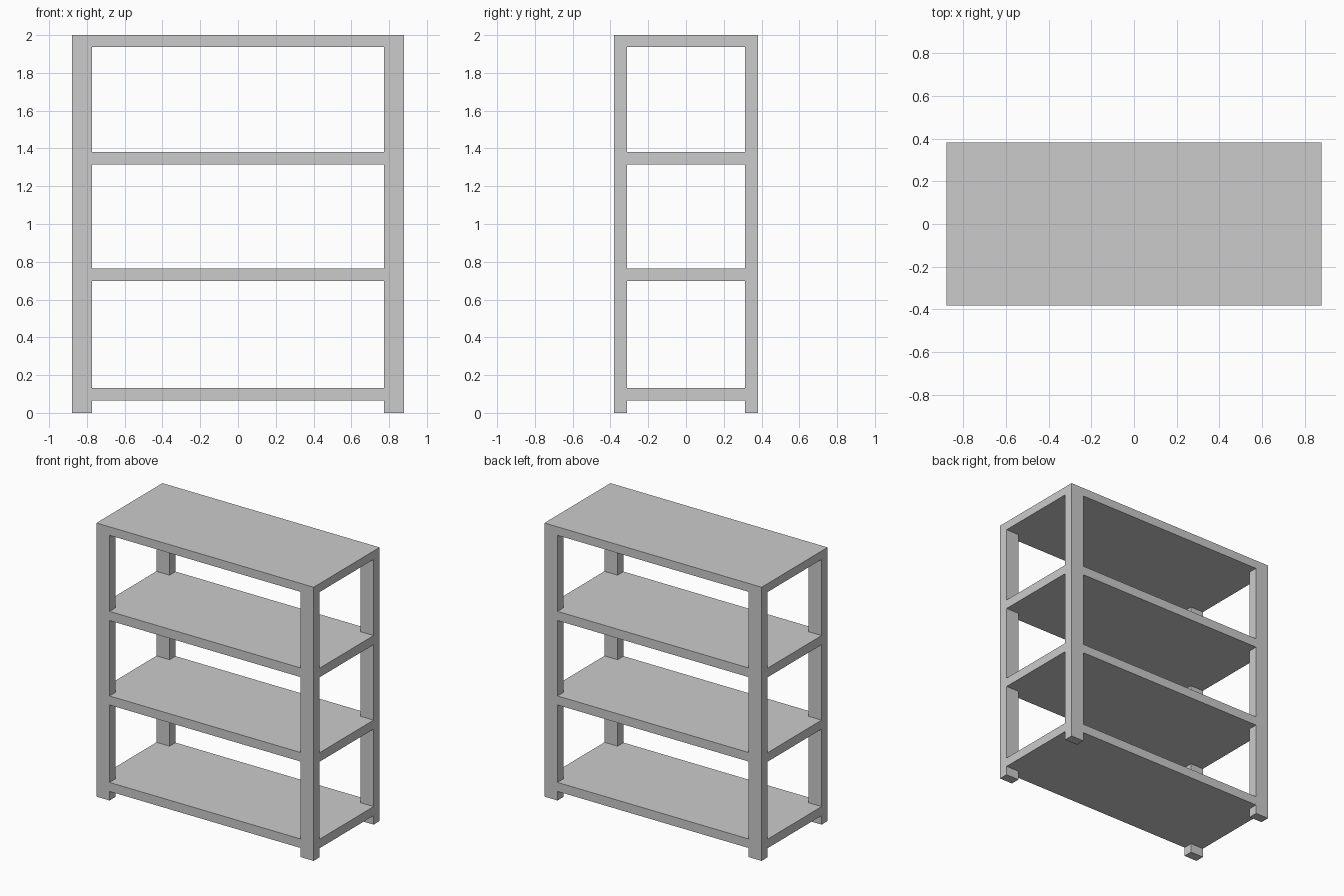
import bpy
import bmesh

if "Cube" in bpy.data.objects:
    bpy.data.objects.remove(bpy.data.objects["Cube"])

W, D = 0.878, 0.381      # half width, half depth
PX, PY = 0.772, 0.312    # inner faces of the posts
TOP = 1.938              # underside of the top board


def prism(name, outline, z0, z1):
    """Extrude a flat outline upward from z0 to z1."""
    bm = bmesh.new()
    face = bm.faces.new([bm.verts.new((x, y, z0)) for x, y in outline])
    ext = bmesh.ops.extrude_face_region(bm, geom=[face])
    verts = [v for v in ext["geom"] if isinstance(v, bmesh.types.BMVert)]
    bmesh.ops.translate(bm, verts=verts, vec=(0, 0, z1 - z0))
    bmesh.ops.recalc_face_normals(bm, faces=bm.faces)
    mesh = bpy.data.meshes.new(name)
    bm.to_mesh(mesh)
    bm.free()
    obj = bpy.data.objects.new(name, mesh)
    bpy.context.collection.objects.link(obj)
    return obj


def rect(x0, x1, y0, y1):
    return [(x0, y0), (x1, y0), (x1, y1), (x0, y1)]


# Four corner posts
for side, sx in (("left", -1), ("right", 1)):
    for end, sy in (("front", -1), ("back", 1)):
        prism(f"{end}_{side}_post", rect(sx * PX, sx * W, sy * PY, sy * D), 0, TOP)

# Shelves, notched at the corners so they sit flush with the posts
notched = [(-PX, -D), (PX, -D), (PX, -PY), (W, -PY), (W, PY), (PX, PY),
           (PX, D), (-PX, D), (-PX, PY), (-W, PY), (-W, -PY), (-PX, -PY)]
for name, z0, z1 in (("bottom_shelf", 0.066, 0.132),
                     ("lower_middle_shelf", 0.698, 0.764),
                     ("upper_middle_shelf", 1.315, 1.382)):
    prism(name, notched, z0, z1)

# Top board covering the posts
prism("top_board", rect(-W, W, -D, D), TOP, 2.0)
